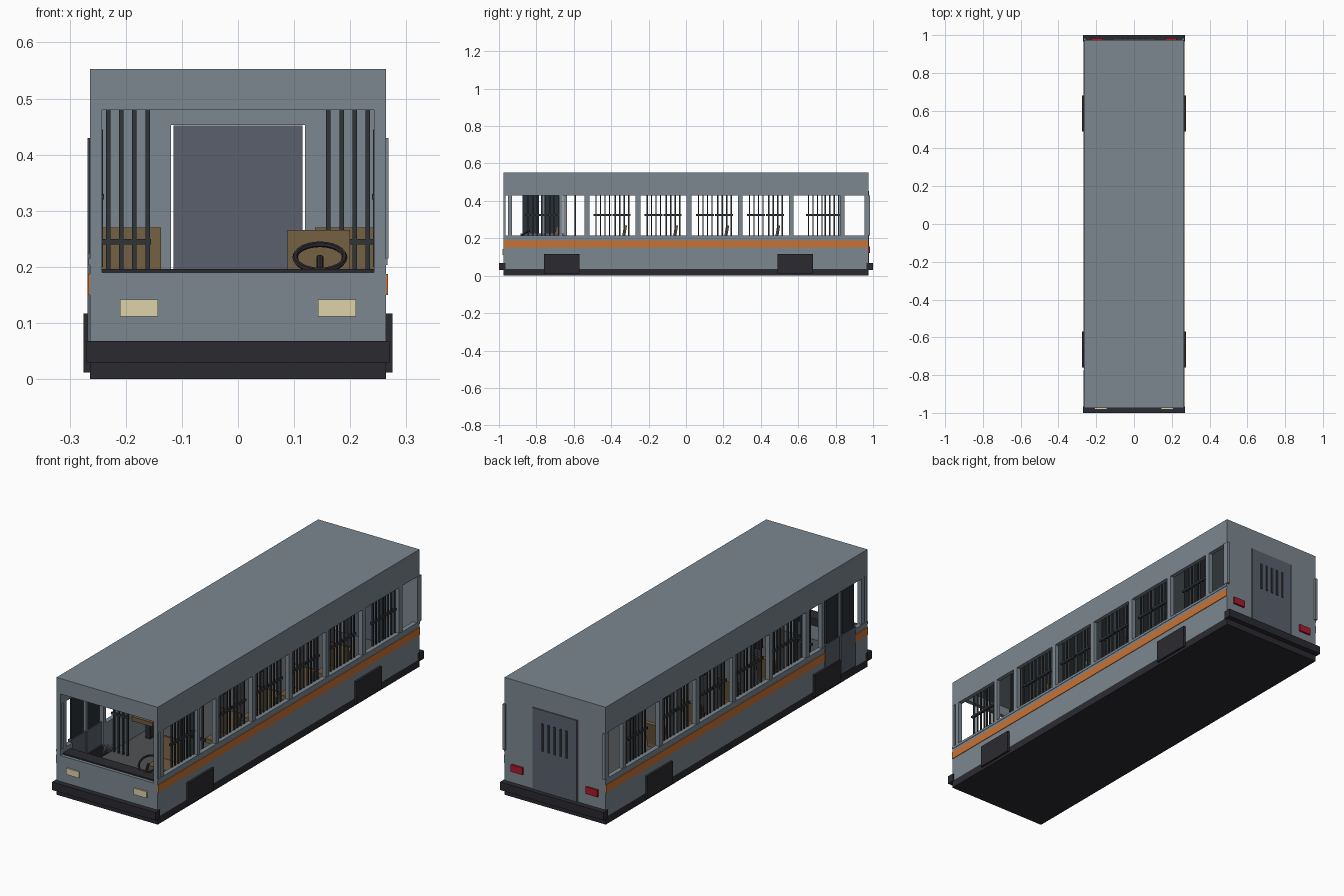
import bpy, math

if "Cube" in bpy.data.objects:
    bpy.data.objects.remove(bpy.data.objects["Cube"])

def mat(name, r, g, b):
    m = bpy.data.materials.new(name)
    m.diffuse_color = (r, g, b, 1)
    m.use_nodes = True
    m.node_tree.nodes["Principled BSDF"].inputs["Base Color"].default_value = m.diffuse_color
    return m

BODY = mat("body_grey", .20, .245, .28)
DARK = mat("dark_rubber", .024, .024, .03)
BAR = mat("bar_steel", .03, .035, .04)
ORANGE = mat("orange", .58, .17, .035)
TAN = mat("seat_tan", .16, .105, .05)
RED = mat("red", .4, .01, .025)
CREAM = mat("cream", .72, .65, .4)
DOOR = mat("door_grey", .10, .117, .15)
GLASS = mat("dark_glass", .022, .03, .038)
FLOOR = mat("floor_grey", .08, .085, .09)

def box(name, x0, x1, y0, y1, z0, z1, m, tilt=0):
    """Axis-aligned box given by its limits, optionally tilted about x."""
    bpy.ops.mesh.primitive_cube_add(
        size=1, location=((x0 + x1) / 2, (y0 + y1) / 2, (z0 + z1) / 2))
    o = bpy.context.object
    o.scale = (abs(x1 - x0), y1 - y0, z1 - z0)
    o.rotation_euler.x = tilt
    o.name = name
    o.data.materials.append(m)
    return o

def side_box(name, s, x0, x1, *rest, **kw):
    """Box given for the +x side, placed on side s."""
    a, b = sorted((s * x0, s * x1))
    return box(name, a, b, *rest, **kw)

W, L, T = .264, .975, .02          # half width, half length, wall thickness

# chassis, floor and roof
box("chassis", -W, W, -L, L, 0, .035, DARK)
box("floor", -W + .005, W - .005, -L + .01, L - .01, .035, .065, FLOOR)
box("roof", -W, W, -L, L, .525, .553, BODY)

# bumpers
box("front_bumper", -.27, .27, -1, -.965, .03, .068, DARK)
box("rear_bumper", -.27, .27, .965, 1, .03, .068, DARK)

# front wall around the windscreen
box("front_panel", -W, W, -L, -L + T, .035, .19, BODY)
box("front_header", -W, W, -L, -L + T, .48, .53, BODY)
for s in (-1, 1):
    side_box("front_pillar", s, .242, W, -L, -L + .01, .19, .48, BODY)
    side_box("headlight", s, .143, .21, -.981, -.97, .112, .142, CREAM)
box("dashboard", -.242, .242, -.96, -.90, .16, .196, DARK)

# rear wall with doorway, door and vent bars
for s in (-1, 1):
    side_box("rear_panel", s, .119, W, L - T, L, .035, .53, BODY)
    side_box("tail_light", s, .165, .226, .97, .984, .122, .155, RED)
    side_box("rear_corner_guard", s, .255, .268, .955, .985, .215, .43, BODY)
box("rear_header", -.119, .119, L - T, L, .453, .53, BODY)
box("rear_door", -.115, .115, L - .015, L + .004, .04, .452, DOOR)
for i in range(5):
    x = -.062 + i * .031
    box("rear_vent", x - .005, x + .005, L, L + .008, .26, .39, BAR)

# side walls, posts, stripes and wheel covers
POSTS = [(-.953, -.93), (-.68, -.66)] + [
    (-.542 + i * .273, -.517 + i * .273) for i in range(6)]
for s in (-1, 1):
    spans = [(-L, L)] if s > 0 else [(-L, -.885), (-.655, L)]
    for a, b in spans:
        side_box("side_lower_wall", s, W - T, W, a, b, .035, .215, BODY)
        side_box("side_stripe", s, W - .002, W + .003, a, b, .15, .187, ORANGE)
        side_box("window_sill", s, W - .002, W + .002, a, b, .203, .215, BODY)
    side_box("side_upper_wall", s, W - T, W, -L, L, .43, .53, BODY)
    for i, (a, b) in enumerate(POSTS):
        if s < 0 and i == 1:
            a, b = -.655, -.635
        side_box("window_post", s, W - T, W, a, b, .215, .43, BODY)
    for y in (-.665, .585):
        side_box("wheel_cover", s, W - .02, .275, y - .095, y + .095, .012, .117, DARK)

# folding entrance door on the left side
for a, b in ((-.885, -.774), (-.766, -.655)):
    box("entrance_door_panel", -.268, -.252, a, b, .04, .225, DOOR)
    box("entrance_door_glass", -.266, -.256, a + .012, b - .012, .225, .43, GLASS)
box("entrance_door_post", -.266, -.252, -.774, -.757, .225, .43, BODY)

# barred guards: four bars and one short rail per group
def guard(s, y):
    for i in range(4):
        c = y + .012 + i * .024
        side_box("window_bar", s, .241, .248, c - .0035, c + .0035, .2, .445, BAR)
    side_box("window_rail", s, .239, .251, y - .002, y + .094, .32, .33, BAR)

for s in (-1, 1):
    for y in (-.493, -.22, .055, .328, .643):
        guard(s, y)
        guard(s, y + (.103 if y < .6 else .09))
for y in (-.855, -.765):
    guard(1, y)

# partitions behind the driver and the entrance
for s in (-1, 1):
    for i in range(4):
        c = .161 + i * .0235
        side_box("partition_pole", s, c - .004, c + .004, -.596, -.588, .065, .525, BAR)
    side_box("partition_rail", s, .155, .244, -.597, -.587, .24, .25, BAR)

# passenger seats
def seat(s, x0, x1, y, top):
    side_box("seat_cushion", s, x0, x1, y - .11, y, .15, .17, TAN)
    side_box("seat_back", s, x0, x1, y - .008, y + .008, .155, top, TAN, tilt=-.17)
    c = (x0 + x1) / 2
    side_box("seat_leg", s, c - .012, c + .012, y - .067, y - .043, .06, .15, DARK)

for s in (-1, 1):
    for y in (-.333, -.06, .213, .486):
        seat(s, .137, .243, y, .27)

# driver seat and steering wheel
seat(1, .088, .2, -.695, .265)
tilt = math.radians(32)
bpy.ops.mesh.primitive_torus_add(
    major_radius=.044, minor_radius=.005, major_segments=24, minor_segments=6,
    location=(.146, -.875, .217), rotation=(tilt, 0, 0))
wheel = bpy.context.object
wheel.name = "steering_wheel"
wheel.data.materials.append(DARK)
bpy.ops.mesh.primitive_cylinder_add(
    vertices=8, radius=.006, depth=.06,
    location=(.146, -.89, .193), rotation=(-tilt, 0, 0))
column = bpy.context.object
column.name = "steering_column"
column.data.materials.append(DARK)
